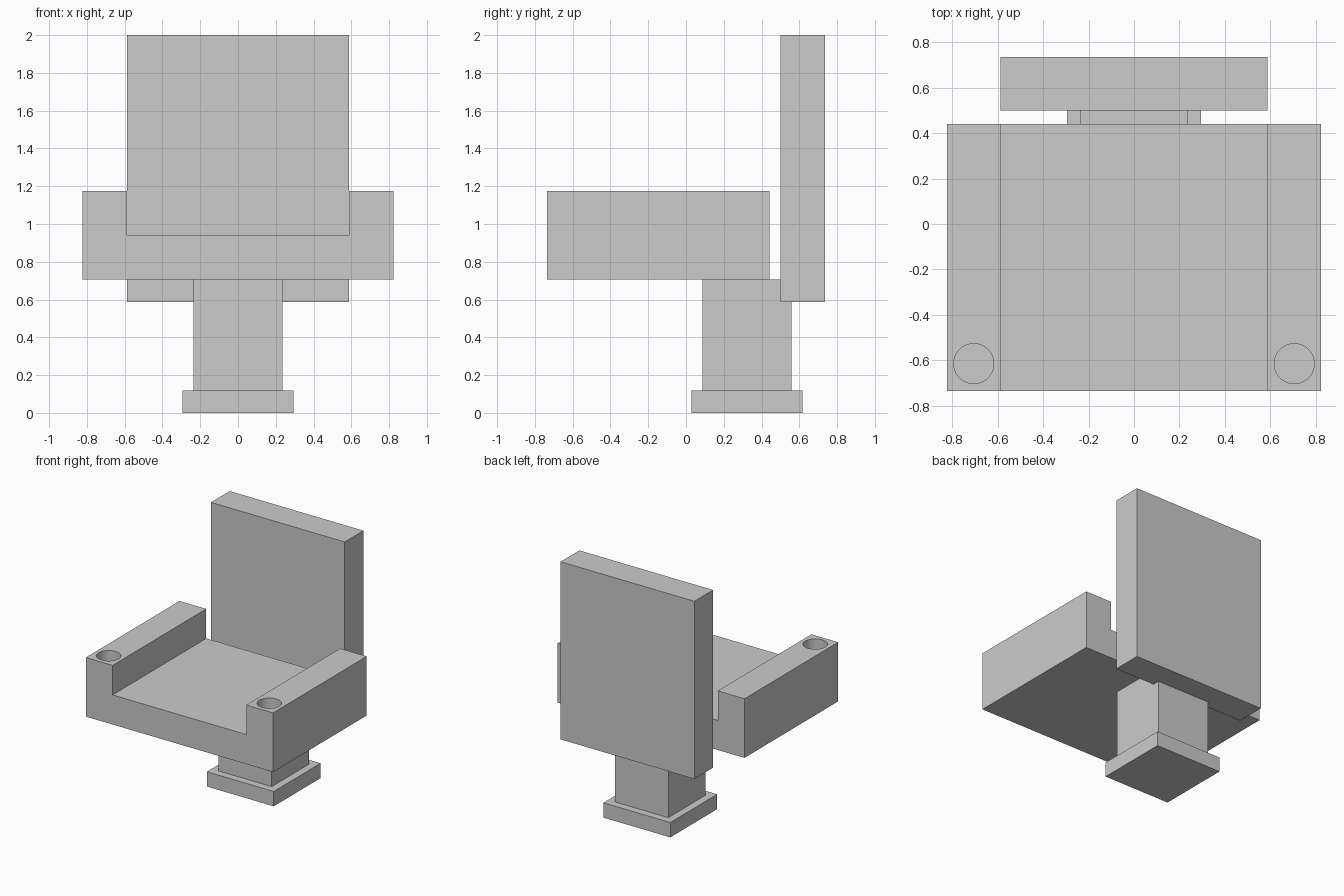
import bpy
import bmesh

if "Cube" in bpy.data.objects:
    bpy.data.objects.remove(bpy.data.objects["Cube"])

ARM_X, SEAT_X = 0.823, 0.588           # outer and inner half widths of the armrests
FRONT_Y, SEAT_BACK_Y = -0.735, 0.441


def add_object(name, bm):
    bmesh.ops.recalc_face_normals(bm, faces=bm.faces)
    mesh = bpy.data.meshes.new(name)
    bm.to_mesh(mesh)
    bm.free()
    obj = bpy.data.objects.new(name, mesh)
    bpy.context.collection.objects.link(obj)
    return obj


def box(name, half_x, y0, y1, z0, z1):
    bm = bmesh.new()
    bmesh.ops.create_cube(bm, size=1)
    bmesh.ops.scale(bm, vec=(2 * half_x, y1 - y0, z1 - z0), verts=bm.verts)
    bmesh.ops.translate(bm, vec=(0, (y0 + y1) / 2, (z0 + z1) / 2), verts=bm.verts)
    return add_object(name, bm)


def extrude_profile(name, points, y0, y1):
    bm = bmesh.new()
    face = bm.faces.new([bm.verts.new((x, y0, z)) for x, z in points])
    new = bmesh.ops.extrude_face_region(bm, geom=[face], use_keep_orig=True)["geom"]
    bmesh.ops.translate(bm, vec=(0, y1 - y0, 0),
                        verts=[v for v in new if isinstance(v, bmesh.types.BMVert)])
    return add_object(name, bm)


# Pedestal and backrest
box("base_plate", 0.294, 0.029, 0.617, 0.0, 0.118)
box("pedestal_post", 0.235, 0.088, 0.558, 0.118, 0.706)
box("backrest", SEAT_X, 0.5, 0.735, 0.588, 2.0)

# Seat and armrests: one U-shaped profile run from front to back
half = [(SEAT_X, 0.941), (SEAT_X, 1.176), (ARM_X, 1.176), (ARM_X, 0.706)]
profile = half + [(-x, z) for x, z in reversed(half)]
seat = extrude_profile("seat_with_armrests", profile, FRONT_Y, SEAT_BACK_Y)

# Round cup recess at the front of each armrest
for side, x in (("left", -0.7055), ("right", 0.7055)):
    bm = bmesh.new()
    bmesh.ops.create_cone(bm, cap_ends=True, segments=48, radius1=0.088, radius2=0.088, depth=0.4)
    bmesh.ops.translate(bm, vec=(x, -0.615, 1.176), verts=bm.verts)
    cutter = add_object(side + "_cup_cutter", bm)
    for poly in cutter.data.polygons:
        poly.use_smooth = abs(poly.normal.z) < 0.5
    cutter.hide_render = True
    cut = seat.modifiers.new(side + "_cup_recess", "BOOLEAN")
    cut.operation = "DIFFERENCE"
    cut.solver = "EXACT"
    cut.object = cutter
